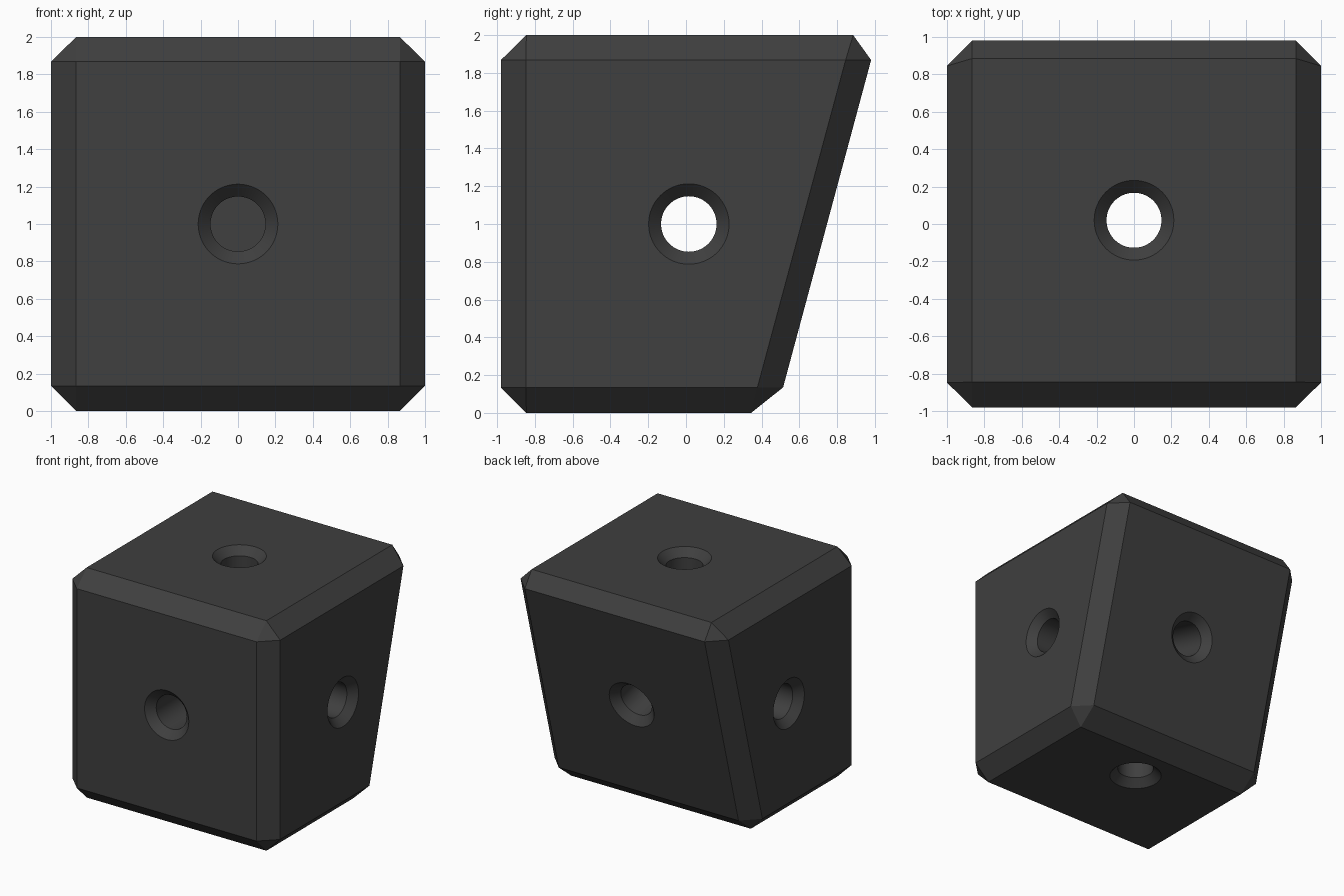
import bpy, bmesh, math
from mathutils import Vector

if "Cube" in bpy.data.objects:
    bpy.data.objects.remove(bpy.data.objects["Cube"])

HOLE_R, SINK_R, SIDES = 0.147, 0.213, 64
SINK_D = SINK_R - HOLE_R

# Chamfered block: hull of the six inset faces, back face leaning
bm = bmesh.new()
a = 0.865
for s in (-1, 1):
    for y, z in ((-0.845, 2), (0.885, 2), (-0.845, 0), (0.345, 0),
                 (-0.98, 0.135), (-0.98, 1.868), (0.514, 0.135), (0.98, 1.868)):
        bm.verts.new((s * a, y, z))
    for y, z in ((-0.848, 0.135), (-0.848, 1.868), (0.845, 1.868), (0.378, 0.135)):
        bm.verts.new((s, y, z))
bmesh.ops.convex_hull(bm, input=bm.verts)
bmesh.ops.dissolve_limit(bm, angle_limit=math.radians(3), verts=bm.verts, edges=bm.edges)
bmesh.ops.recalc_face_normals(bm, faces=bm.faces)
mesh = bpy.data.meshes.new("block")
bm.to_mesh(mesh)
bm.free()
block = bpy.data.objects.new("block", mesh)
bpy.context.collection.objects.link(block)


def hole_cutter(name, origin, inward, stations):
    """Round cutter along a direction, from (depth, radius) stations."""
    bm = bmesh.new()
    rot = Vector(inward).to_track_quat('Z', 'Y')
    rings = []
    for d, r in stations:
        rings.append([bm.verts.new(Vector(origin) + rot @ Vector(
            (r * math.cos(t), r * math.sin(t), d)))
            for t in (2 * math.pi * i / SIDES for i in range(SIDES))])
    for lo, hi in zip(rings, rings[1:]):
        for i in range(SIDES):
            j = (i + 1) % SIDES
            bm.faces.new((lo[i], lo[j], hi[j], hi[i]))
    bm.faces.new(rings[0][::-1])
    bm.faces.new(rings[-1])
    bmesh.ops.recalc_face_normals(bm, faces=bm.faces)
    me = bpy.data.meshes.new(name)
    bm.to_mesh(me)
    bm.free()
    ob = bpy.data.objects.new(name, me)
    ob.hide_render = True
    bpy.context.collection.objects.link(ob)
    return ob


# Countersunk holes: two through, two blind
e = 0.05
mouth = [(-e, SINK_R + e), (SINK_D, HOLE_R)]
through = mouth + [(2 - d, r) for d, r in reversed(mouth)]
lean = Vector((0, -(1.868 - 0.135), 0.98 - 0.514)).normalized()
cutters = [
    hole_cutter("side_hole_cutter", (-1, 0.015, 1), (1, 0, 0), through),
    hole_cutter("top_hole_cutter", (0, 0.02, 2), (0, 0, -1), through),
    hole_cutter("front_hole_cutter", (0, -0.98, 1), (0, 1, 0), mouth + [(0.7, HOLE_R)]),
    hole_cutter("back_hole_cutter", (0, 0.747, 1.0), lean, mouth + [(0.5, HOLE_R)]),
]
bpy.context.view_layer.objects.active = block
block.select_set(True)
for c in cutters:
    mod = block.modifiers.new(c.name, 'BOOLEAN')
    mod.operation = 'DIFFERENCE'
    mod.solver = 'EXACT'
    mod.object = c
    bpy.ops.object.modifier_apply(modifier=mod.name)
for c in cutters:
    bpy.data.objects.remove(c)

# Smooth hole walls, crisp chamfers
bpy.ops.object.shade_smooth_by_angle(angle=math.radians(15))

# Dark grey finish
mat = bpy.data.materials.new("dark_grey")
mat.diffuse_color = (0.05, 0.05, 0.05, 1)
mat.use_nodes = True
mat.node_tree.nodes["Principled BSDF"].inputs["Base Color"].default_value = mat.diffuse_color
block.data.materials.clear()
block.data.materials.append(mat)
